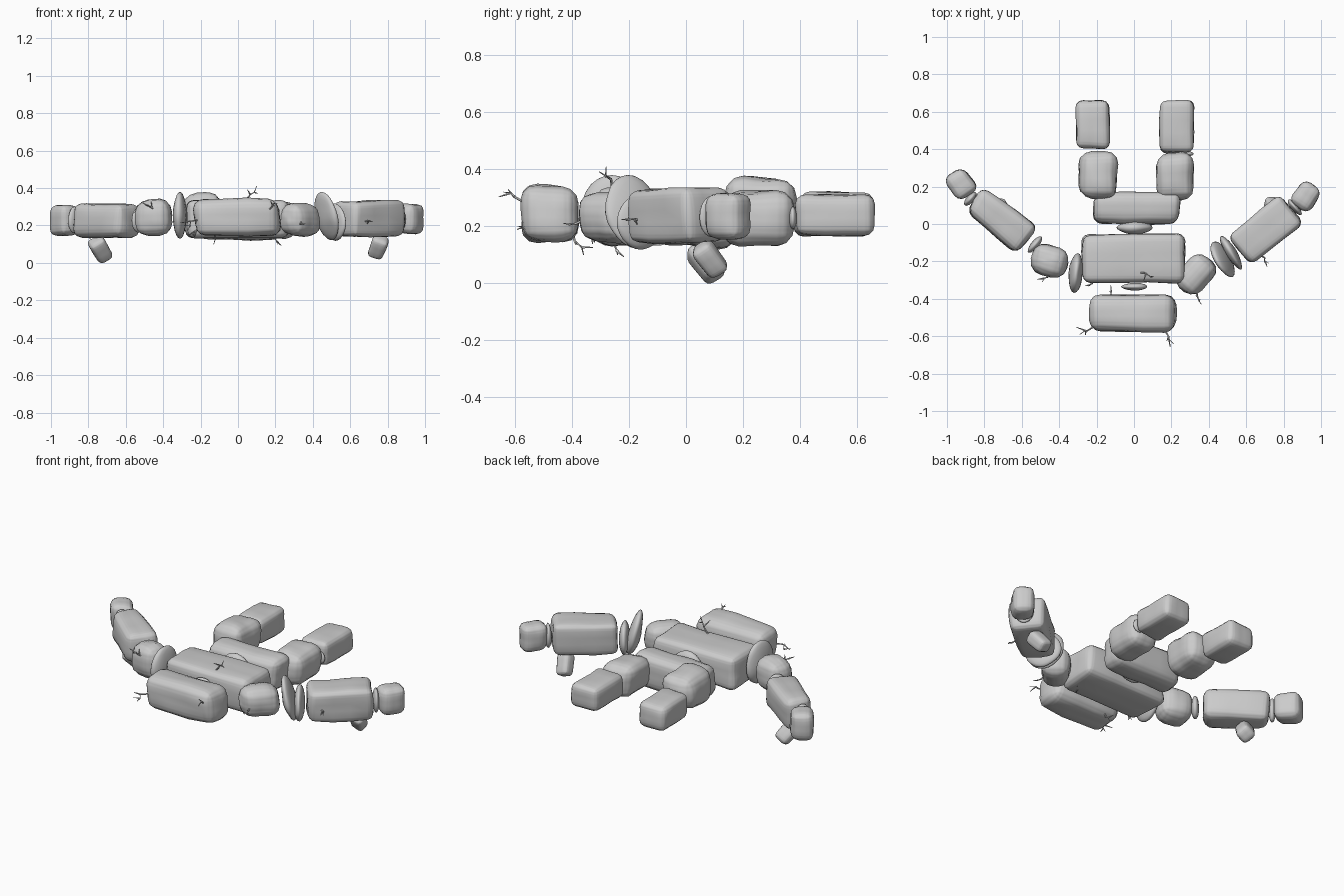
import bpy
import bmesh
import random
from math import radians
from mathutils import Vector, noise

random.seed(11)

default = bpy.data.objects.get("Cube")
if default:
    bpy.data.objects.remove(default, do_unlink=True)

stones = []


def finish(name, bm, location, rotation):
    """Turn a bmesh into a placed object."""
    bmesh.ops.recalc_face_normals(bm, faces=bm.faces[:])
    mesh = bpy.data.meshes.new(name)
    bm.to_mesh(mesh)
    bm.free()
    obj = bpy.data.objects.new(name, mesh)
    obj.location = location
    obj.rotation_euler = [radians(a) for a in rotation]
    bpy.context.collection.objects.link(obj)
    stones.append(obj)


def weather(bm, strength):
    """Push the surface in and out with soft noise."""
    shift = Vector([random.uniform(-9, 9) for _ in range(3)])
    bm.normal_update()
    moves = [(v, v.normal * noise.noise(v.co * 9 + shift) * strength) for v in bm.verts]
    for v, move in moves:
        v.co += move


def boulder(name, location, size, rotation=(0, 0, 0), taper=0, rounding=0.25, jitter=0.1):
    """Worn block: uneven corners, wide bevels, weathered faces."""
    bm = bmesh.new()
    bmesh.ops.create_cube(bm, size=1)
    for v in bm.verts:
        v.co.y *= 1 + taper * (1 if v.co.x > 0 else -1)
        for i in range(3):
            v.co[i] *= size[i] * (1 + random.uniform(-jitter, jitter / 2))
    bmesh.ops.bevel(bm, geom=bm.edges[:], offset=rounding * min(size), segments=3,
                    profile=0.5, affect='EDGES', clamp_overlap=True)
    bmesh.ops.subdivide_edges(bm, edges=bm.edges[:], cuts=2, use_grid_fill=True)
    weather(bm, 0.05 * min(size))
    finish(name, bm, location, rotation)


def pebble(name, location, size, rotation=(0, 0, 0)):
    """Flat, rounded joint stone."""
    bm = bmesh.new()
    bmesh.ops.create_icosphere(bm, subdivisions=3, radius=0.5)
    for v in bm.verts:
        v.co = Vector([c * s for c, s in zip(v.co, size)])
    weather(bm, 0.15 * min(size))
    finish(name, bm, location, rotation)


def twig(name, root, tip):
    """Bent stem with two forked shoots."""
    root, tip = Vector(root), Vector(tip)
    length = (tip - root).length

    def stray(amount):
        return Vector([random.uniform(-1, 1) for _ in range(3)]) * length * amount

    curve = bpy.data.curves.new(name, 'CURVE')
    curve.dimensions = '3D'
    curve.bevel_depth = 0.005
    curve.bevel_resolution = 1
    curve.use_fill_caps = True
    middle = root.lerp(tip, 0.5) + stray(0.12)
    upper = root.lerp(tip, 0.75) + stray(0.1)
    shoots = [(root, middle, upper, tip)]
    for fork in (middle, upper):
        shoots.append((fork, fork + (tip - root) * 0.25 + stray(0.35)))
    for shoot in shoots:
        spline = curve.splines.new('POLY')
        spline.points.add(len(shoot) - 1)
        for i, (point, co) in enumerate(zip(spline.points, shoot)):
            point.co = (*co, 1)
            point.radius = 1 - 0.7 * i / (len(shoot) - 1)
    obj = bpy.data.objects.new(name, curve)
    bpy.context.collection.objects.link(obj)


# Head, trunk and the joint stones between them
boulder("head", (0, -0.475, 0.245), (0.48, 0.2, 0.2), rounding=0.28)
pebble("neck_stone", (0, -0.335, 0.24), (0.14, 0.035, 0.12))
boulder("chest", (0, -0.185, 0.235), (0.55, 0.26, 0.2), rounding=0.2, jitter=0.06)
pebble("waist_stone", (0, -0.02, 0.24), (0.2, 0.07, 0.17))
boulder("hips", (0.01, 0.085, 0.225), (0.48, 0.18, 0.2), rounding=0.3)

# Legs
boulder("right_thigh", (-0.195, 0.26, 0.27), (0.21, 0.26, 0.21), rounding=0.33)
boulder("left_thigh", (0.22, 0.25, 0.23), (0.2, 0.26, 0.2), rounding=0.33)
boulder("right_shin", (-0.22, 0.53, 0.245), (0.18, 0.26, 0.155), jitter=0.06)
boulder("left_shin", (0.23, 0.52, 0.24), (0.18, 0.28, 0.145), jitter=0.06)
pebble("left_knee_stone", (0.28, 0.375, 0.23), (0.08, 0.03, 0.08))

# Right arm
pebble("right_shoulder_stone", (-0.31, -0.26, 0.255), (0.065, 0.21, 0.25), (0, 0, -6))
boulder("right_upper_arm", (-0.45, -0.2, 0.245), (0.2, 0.17, 0.2), (0, 0, -15), rounding=0.4)
pebble("right_elbow_stone", (-0.53, -0.11, 0.23), (0.04, 0.11, 0.13), (0, 0, -40))
boulder("right_forearm", (-0.71, 0.025, 0.225), (0.37, 0.18, 0.19), (0, 0, -38), taper=0.12)
pebble("right_wrist_stone", (-0.875, 0.135, 0.23), (0.04, 0.09, 0.14), (0, 0, -40))
boulder("right_hand", (-0.925, 0.215, 0.23), (0.15, 0.13, 0.17), (0, 0, -55), rounding=0.33)
boulder("right_thumb", (-0.735, 0.07, 0.075), (0.09, 0.085, 0.14), (35, -30, 0), rounding=0.3)

# Left arm
boulder("left_upper_arm", (0.33, -0.27, 0.23), (0.22, 0.17, 0.18), (0, 0, 48), rounding=0.4)
pebble("left_elbow_inner_stone", (0.475, -0.19, 0.25), (0.065, 0.21, 0.27), (0, -14, 30))
pebble("left_elbow_outer_stone", (0.52, -0.155, 0.22), (0.06, 0.21, 0.2), (0, 0, 32))
boulder("left_forearm", (0.705, -0.03, 0.235), (0.36, 0.2, 0.195), (0, 0, 39), rounding=0.18)
pebble("left_wrist_stone", (0.86, 0.09, 0.235), (0.04, 0.11, 0.15), (0, 0, 40))
boulder("left_hand", (0.92, 0.15, 0.235), (0.15, 0.13, 0.17), (0, 0, 55), rounding=0.33)
boulder("left_thumb", (0.75, 0.085, 0.085), (0.085, 0.08, 0.13), (35, 22, 0), rounding=0.3)

# Twigs growing out of the cracks
twig("chest_twig", (0.03, -0.26, 0.32), (0.1, -0.28, 0.41))
twig("head_right_twig", (-0.2, -0.54, 0.23), (-0.29, -0.59, 0.2))
twig("head_left_twig", (0.16, -0.56, 0.28), (0.21, -0.64, 0.32))
twig("head_lower_twig", (-0.12, -0.4, 0.18), (-0.13, -0.36, 0.1))
twig("chest_lower_twig", (0.18, -0.28, 0.17), (0.21, -0.24, 0.1))
twig("chest_right_twig", (-0.2, -0.29, 0.2), (-0.26, -0.33, 0.15))
twig("right_arm_twig", (-0.44, -0.26, 0.28), (-0.49, -0.31, 0.31))
twig("left_arm_twig", (0.33, -0.34, 0.23), (0.36, -0.43, 0.21))
twig("left_forearm_twig", (0.66, -0.16, 0.22), (0.72, -0.21, 0.22))

# Smooth faces while keeping hard creases
bpy.ops.object.select_all(action='DESELECT')
for stone in stones:
    stone.select_set(True)
bpy.context.view_layer.objects.active = stones[0]
bpy.ops.object.shade_smooth_by_angle(angle=radians(40))
